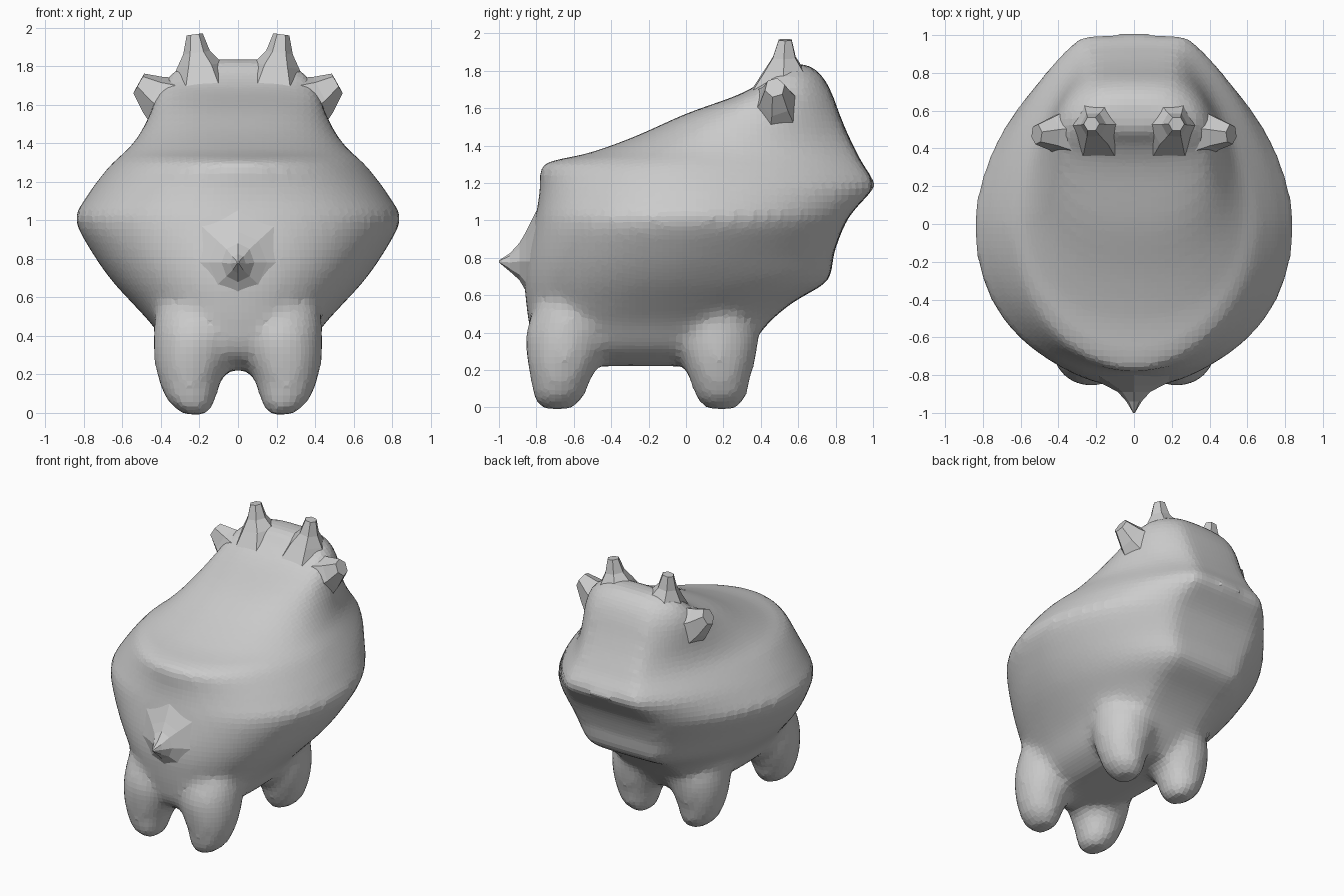
import bpy, bmesh, math
from mathutils import Vector

if "Cube" in bpy.data.objects:
    bpy.data.objects.remove(bpy.data.objects["Cube"])


def make_object(name, bm):
    bmesh.ops.recalc_face_normals(bm, faces=bm.faces)
    me = bpy.data.meshes.new(name)
    bm.to_mesh(me)
    bm.free()
    ob = bpy.data.objects.new(name, me)
    bpy.context.collection.objects.link(ob)
    return ob


def smooth_rows(rows, steps):
    """Catmull-Rom interpolation through the rows of a section table."""
    out = []
    for i in range(len(rows) - 1):
        p = [Vector(rows[max(0, min(len(rows) - 1, i + k))]) for k in (-1, 0, 1, 2)]
        for s in range(steps):
            t = s / steps
            out.append(0.5 * (2 * p[1] + (p[2] - p[0]) * t
                              + (2 * p[0] - 5 * p[1] + 4 * p[2] - p[3]) * t * t
                              + (3 * p[1] - p[0] - 3 * p[2] + p[3]) * t ** 3))
    return out + [Vector(rows[-1])]


def skin(bm, rings):
    """Bridge equal-length rings of points and cap both ends."""
    vs = [[bm.verts.new(p) for p in r] for r in rings]
    n = len(vs[0])
    for a, b in zip(vs, vs[1:]):
        for i in range(n):
            bm.faces.new((a[i], a[(i + 1) % n], b[(i + 1) % n], b[i]))
    bm.faces.new(vs[0])
    bm.faces.new(vs[-1])


def spow(v, e):
    return math.copysign(abs(v) ** e, v)


# Body and head: z, back y, front y, half width, y of widest point,
# back roundness, front roundness (the front is cut blunt for the muzzle)
levels = [
    (0.22, -0.66, 0.24, 0.20, -0.22, 2.6, 2.6),
    (0.31, -0.80, 0.33, 0.34, -0.22, 2.6, 2.4),
    (0.45, -0.84, 0.44, 0.44, -0.20, 2.5, 2.2),
    (0.56, -0.855, 0.57, 0.54, -0.15, 2.3, 2.0),
    (0.68, -0.865, 0.76, 0.65, -0.10, 2.2, 1.8),
    (0.82, -0.85, 0.79, 0.75, -0.05, 2.2, 1.8),
    (1.00, -0.81, 0.86, 0.845, 0.00, 2.2, 1.8),
    (1.10, -0.79, 0.94, 0.80, 0.00, 2.1, 1.75),
    (1.19, -0.78, 1.01, 0.74, 0.00, 2.0, 1.7),
    (1.30, -0.765, 0.945, 0.65, 0.00, 1.85, 1.75),
    (1.36, -0.52, 0.915, 0.58, 0.08, 2.1, 1.8),
    (1.45, -0.27, 0.87, 0.51, 0.22, 2.3, 1.9),
    (1.57, 0.00, 0.82, 0.45, 0.40, 2.5, 2.0),
    (1.68, 0.30, 0.78, 0.41, 0.48, 2.5, 2.0),
    (1.77, 0.44, 0.73, 0.34, 0.53, 2.5, 2.0),
    (1.835, 0.49, 0.66, 0.22, 0.56, 2.4, 2.0),
]
bm = bmesh.new()
rings = []
N = 72
for z, yb, yf, hw, yc, eb, ef in smooth_rows(levels, 4):
    ring = []
    for i in range(N):
        a = math.tau * i / N
        s, c = math.sin(a), math.cos(a)
        e = ef if s > 0 else eb
        reach = 1.12 * (yf - yc) if s > 0 else yc - yb
        ring.append((hw * spow(c, 2 / e),
                     min(yc + reach * spow(s, 2 / e), yf - 0.02 * c * c + 0.02 * s * s - 0.02), z))
    rings.append(ring)
skin(bm, rings)

# Legs: z, centre x, x radius, y radius; merged into the body below
leg = [(-0.01, 0.22, 0.06, 0.08), (0.05, 0.24, 0.12, 0.135), (0.14, 0.25, 0.155, 0.16),
       (0.26, 0.24, 0.195, 0.20), (0.40, 0.22, 0.22, 0.225), (0.55, 0.20, 0.22, 0.19),
       (0.72, 0.20, 0.12, 0.12)]
for side in (-1, 1):
    for y0, lean in ((-0.69, 0.14), (0.19, -0.06)):
        skin(bm, [[(side * (cx + rx * math.cos(math.tau * i / 16)),
                    y0 + lean * z + ry * math.sin(math.tau * i / 16), z)
                   for i in range(16)] for z, cx, rx, ry in smooth_rows(leg, 3)])
body = make_object("body", bm)
m = body.modifiers.new("merge", 'REMESH')
m.mode = 'VOXEL'
m.voxel_size = 0.036
m = body.modifiers.new("soften", 'SMOOTH')
m.factor = 0.5
m.iterations = 6


def spike(name, stations, sides, turn=0.0):
    """Faceted spike through stations of (centre, radius a, radius b)."""
    axis = Vector(stations[-1][0]) - Vector(stations[0][0])
    q = axis.to_track_quat('Z', 'Y')
    b = bmesh.new()
    skin(b, [[Vector(c) + q @ Vector((ra * math.cos(turn + math.tau * i / sides),
                                      rb * math.sin(turn + math.tau * i / sides), 0))
              for i in range(sides)] for c, ra, rb in stations])
    return make_object(name, b)


# Horns and ears, mirrored left and right
for part in (
    spike("horns", [((0.19, 0.53, 1.70), 0.20, 0.17), ((0.20, 0.525, 1.80), 0.12, 0.12),
                    ((0.215, 0.525, 1.87), 0.07, 0.07),
                    ((0.225, 0.53, 1.965), 0.04, 0.042)], 6, 0.5),
    spike("ears", [((0.28, 0.48, 1.58), 0.19, 0.19), ((0.37, 0.48, 1.61), 0.13, 0.15),
                   ((0.44, 0.48, 1.65), 0.09, 0.11),
                   ((0.515, 0.475, 1.71), 0.055, 0.06)], 6, 0.3),
):
    mir = part.modifiers.new("mirror", 'MIRROR')
    mir.use_axis[0] = True

# Tail: flared foot running out to a point
spike("tail", [((0, -0.80, 0.78), 0.27, 0.27), ((0, -0.855, 0.78), 0.15, 0.16),
               ((0, -0.89, 0.78), 0.085, 0.10), ((0, -0.94, 0.775), 0.04, 0.05),
               ((0, -1.0, 0.78), 0.005, 0.005)], 8)
